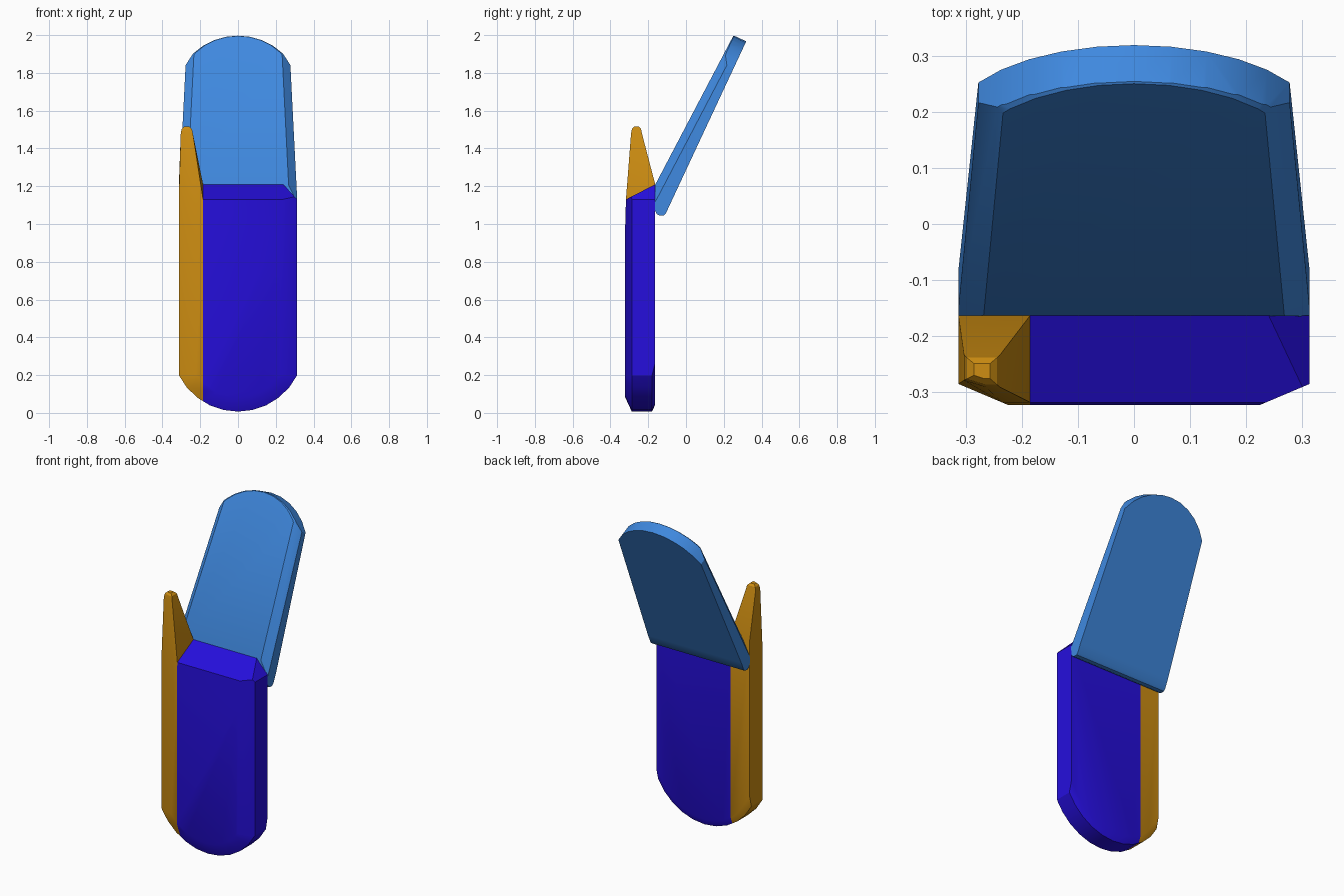
import bpy, bmesh, math
from mathutils import Vector

if "Cube" in bpy.data.objects:
    bpy.data.objects.remove(bpy.data.objects["Cube"])


def material(name, rgb):
    m = bpy.data.materials.new(name)
    m.use_nodes = True
    m.diffuse_color = (*rgb, 1)
    m.node_tree.nodes["Principled BSDF"].inputs["Base Color"].default_value = (*rgb, 1)
    return m


def prism(profile, half):
    """Side profile of (y, z) points, stretched along x."""
    bm = bmesh.new()
    face = bm.faces.new([bm.verts.new((-half, y, z)) for y, z in profile])
    new = bmesh.ops.extrude_face_region(bm, geom=[face])["geom"]
    for v in new:
        if isinstance(v, bmesh.types.BMVert):
            v.co.x = half
    bmesh.ops.recalc_face_normals(bm, faces=bm.faces)
    return bm


def cut(bm, point, normal):
    """Slice away everything beyond a plane and cap the opening."""
    geom = bm.verts[:] + bm.edges[:] + bm.faces[:]
    res = bmesh.ops.bisect_plane(bm, geom=geom, dist=1e-5, plane_co=Vector(point),
                                 plane_no=Vector(normal), clear_outer=True)
    edges = [e for e in res["geom_cut"] if isinstance(e, bmesh.types.BMEdge) and e.is_boundary]
    if len(edges) > 2:
        return bmesh.ops.edgeloop_fill(bm, edges=edges)["faces"]


def finish(bm, name, mat):
    bmesh.ops.remove_doubles(bm, verts=bm.verts, dist=0.0005)
    bmesh.ops.recalc_face_normals(bm, faces=bm.faces)
    me = bpy.data.meshes.new(name)
    bm.to_mesh(me)
    bm.free()
    ob = bpy.data.objects.new(name, me)
    bpy.context.collection.objects.link(ob)
    me.materials.append(mat)
    bpy.ops.object.select_all(action="DESELECT")
    ob.select_set(True)
    bpy.context.view_layer.objects.active = ob
    bpy.ops.object.shade_smooth_by_angle(angle=math.radians(28))


def arc_normals(spread, count, axis):
    """Outward directions of the facets of a rounded end."""
    for i in range(count):
        a = math.radians(spread) * (2 * (i + 0.5) / count - 1)
        yield Vector((math.sin(a), 0, 0)) + axis * math.cos(a)


FRONT, BACK, SPLIT = -0.323, -0.163, -0.185


def shell():
    """Rounded slab shared by the base and the antenna column."""
    bm = prism([(FRONT, 0), (BACK, 0), (BACK, 1.3), (-0.313, 1.3), (FRONT, 0.95)], 0.313)
    for n in arc_normals(63, 10, Vector((0, 0, -1))):
        rim = Vector((0, 0, 0.358)) + n * 0.349
        cut(bm, rim, n)
        cut(bm, rim + Vector((0, -0.287, 0)), n * 0.42 + Vector((0, -0.9, 0)))
        cut(bm, rim + Vector((0, -0.18, 0)), n * 0.42 + Vector((0, 0.9, 0)))
    for s in (-1, 1):
        cut(bm, (s * 0.313, -0.285, 0), (s * 0.39, -0.92, 0))
    return bm


def slope_top(bm):
    return cut(bm, (0, BACK, 1.21), (0, -0.08, 0.155))


violet = material("deep blue", (0.019, 0.0045, 0.72))
amber = material("amber", (0.62, 0.27, 0.006))
sky = material("light blue", (0.05, 0.25, 0.74))

# Base half with a sloping top and one clipped corner
bm = shell()
cut(bm, (SPLIT, 0, 0), (-1, 0, 0))
slope_top(bm)
cut(bm, (0.24, 0, 1.21), (0.08, 0, 0.073))
finish(bm, "base", violet)

# Antenna column, tapering from the sloped top to a rounded tip
bm = shell()
cut(bm, (SPLIT, 0, 0), (1, 0, 0))
cap = slope_top(bm)
base = Vector((-0.249, -0.24, 0))
tip = Vector((-0.271, -0.262, 0))
verts = [(v, v.co - base) for v in cap[0].verts]
for z, fx, fy in ((1.48, 0.5, 0.37), (1.503, 0.42, 0.31), (1.515, 0.22, 0.17)):
    order = [o for _, o in verts]
    cap = bmesh.ops.extrude_discrete_faces(bm, faces=cap)["faces"]
    ring = list(cap[0].verts)
    # keep each new vertex paired with the offset of the one below it
    verts = [(v, min(verts, key=lambda p: (p[0].co - v.co).length)[1]) for v in ring]
    for v, o in verts:
        v.co = (tip.x + o.x * fx, tip.y + o.y * fy, z)
finish(bm, "antenna", amber)

# Open lid leaning backwards
along = Vector((0, 0.419, 0.908))
face = Vector((0, -0.886, 0.464))
bm = prism([(-0.165, 1.075), (-0.155, 1.052), (-0.14, 1.045), (-0.118, 1.046), (-0.106, 1.058),
            (0.41, 2.162), (0.339, 2.165), (-0.164, 1.206)], 0.313)
for s in (-1, 1):
    side = Vector((s, 0, 0)) + along * 0.045
    cut(bm, (s * 0.312, -0.08, 1.13), side)
    cut(bm, (s * 0.268, -0.164, 1.206), side + face)
top = Vector((0, 0.28, 1.983))
for n in arc_normals(59, 10, along):
    rim = top + along * -0.321 + n * 0.321
    cut(bm, rim, n)
    cut(bm, rim + face * 0.028, n + face)
finish(bm, "lid", sky)
